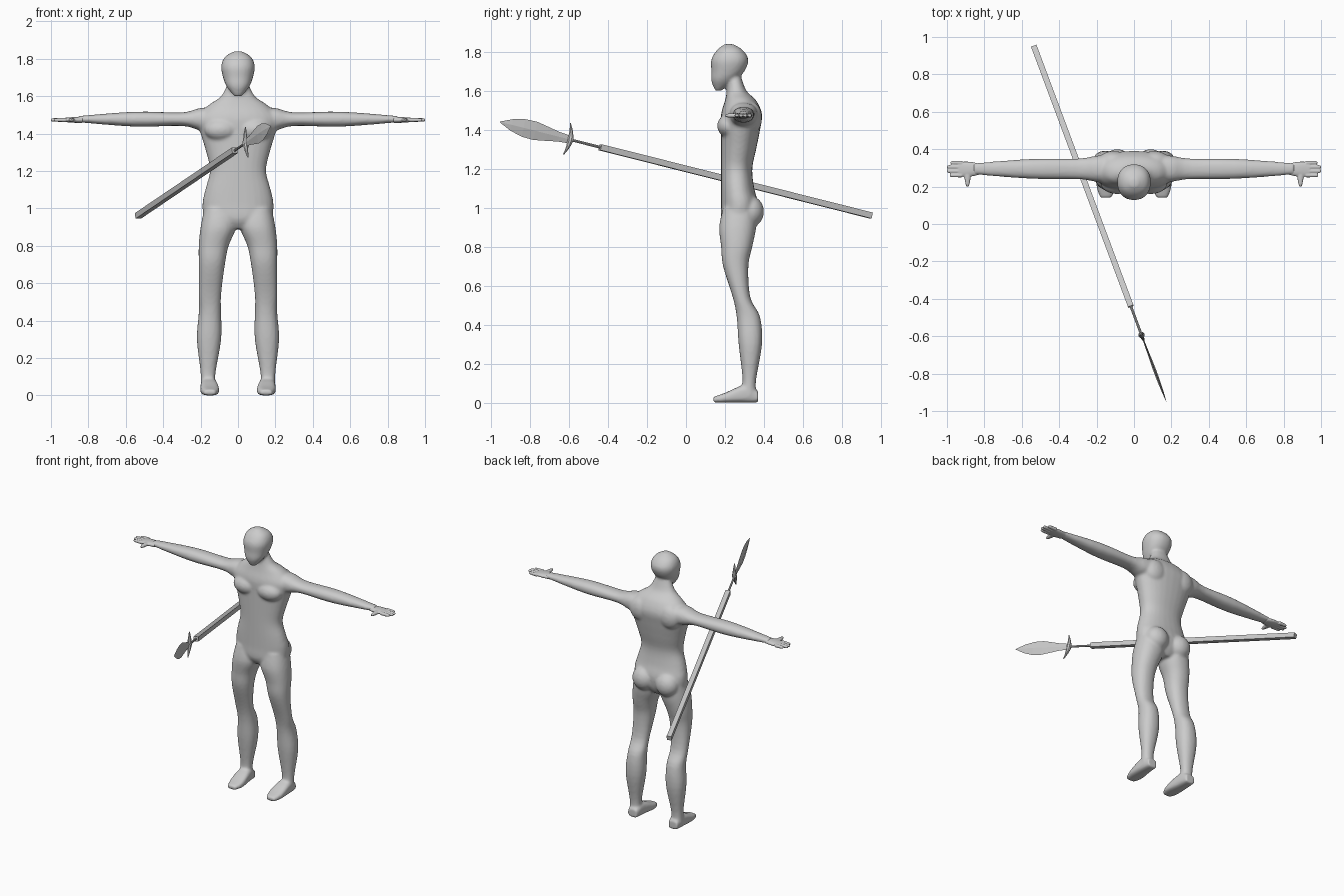
import bpy, bmesh, math
from mathutils import Matrix, Vector

default_cube = bpy.data.objects.get("Cube")
if default_cube:
    bpy.data.objects.remove(default_cube)

grey = bpy.data.materials.new("plain grey")
grey.use_nodes = True
grey.diffuse_color = (.6, .6, .6, 1)
grey.node_tree.nodes["Principled BSDF"].inputs["Base Color"].default_value = grey.diffuse_color


def catmull_rom(before, start, end, after, t):
    """Point on a smooth curve between start and end."""
    slope_in, slope_out = (end - before) / 2, (after - start) / 2
    bend = end - start - slope_in
    twist = slope_out - slope_in - 2 * bend
    return start + t * (slope_in + t * (bend + twist * (t - 1)))


def resample(sections, steps):
    """Add smoothly interpolated sections between the given ones."""
    sections = [Vector(section) for section in sections]
    padded = [sections[0], *sections, sections[-1]]
    smooth = [catmull_rom(*neighbours, step / steps)
              for neighbours in zip(padded, padded[1:], padded[2:], padded[3:])
              for step in range(steps)]
    return smooth + [sections[-1]]


def signed_power(value, power):
    return math.copysign(abs(value) ** power, value)


def loft(bm, axis, sections, side=1, sides=28, steps=4, power=.9, phase=0):
    """Closed tube through sections (position, low a, high a, low b, high b) along an axis."""
    angles = [math.tau * i / sides + phase for i in range(sides)]
    rings = []
    for position, a_low, a_high, b_low, b_high in resample(sections, steps):
        ring = []
        for angle in angles:
            across = signed_power(math.cos(angle), power)
            up = signed_power(math.sin(angle), power)
            point = [(a_low + a_high + (a_high - a_low) * across) / 2,
                     (b_low + b_high + (b_high - b_low) * up) / 2]
            point.insert("xyz".index(axis), position)
            point[0] *= side
            ring.append(bm.verts.new(point))
        rings.append(ring)
    for lower, upper in zip(rings, rings[1:]):
        for i in range(sides):
            bm.faces.new((lower[i - 1], lower[i], upper[i], upper[i - 1]))
    bm.faces.new(rings[0])
    bm.faces.new(rings[-1])


def around(a, b, sections):
    """Sections (position, radius a, radius b) about a straight centre line."""
    return [(position, a - ra, a + ra, b - rb, b + rb) for position, ra, rb in sections]


def symmetric(sections):
    """Sections (height, half width, front, back) centred on the body."""
    return [(height, -half, half, front, back) for height, half, front, back in sections]


def muscle(bm, centre, radii, side):
    place = Matrix.Translation(centre) @ Matrix.Diagonal(radii).to_4x4()
    mirror = Matrix.Diagonal((side, 1, 1, 1))
    bmesh.ops.create_uvsphere(bm, u_segments=24, v_segments=16, radius=1, matrix=mirror @ place)


def finish(bm, name):
    """Turn the bmesh into a grey object in the scene."""
    bmesh.ops.recalc_face_normals(bm, faces=bm.faces)
    mesh = bpy.data.meshes.new(name)
    bm.to_mesh(mesh)
    bm.free()
    mesh.materials.append(grey)
    part = bpy.data.objects.new(name, mesh)
    bpy.context.collection.objects.link(part)
    return part


def blend(part, voxel_size, iterations):
    """Fuse overlapping volumes into one smooth skin."""
    remesh = part.modifiers.new("Blend", "REMESH")
    remesh.mode = "VOXEL"
    remesh.voxel_size = voxel_size
    remesh.use_smooth_shade = True
    soften = part.modifiers.new("Soften", "SMOOTH")
    soften.factor = .5
    soften.iterations = iterations


# Body sections
torso = symmetric([
    (.89, .05, .21, .33), (.94, .17, .18, .36), (1.02, .19, .18, .37), (1.1, .175, .18, .35),
    (1.2, .15, .18, .34), (1.3, .17, .18, .36), (1.4, .2, .18, .38), (1.48, .22, .18, .39),
    (1.55, .16, .2, .36), (1.6, .09, .21, .31), (1.68, .05, .22, .28)])
head = symmetric([
    (1.6, .02, .15, .18), (1.65, .06, .13, .25), (1.7, .08, .13, .3),
    (1.76, .09, .13, .32), (1.81, .07, .16, .29), (1.84, .02, .2, .24)])
leg = [
    (1, .02, .18, .19, .36), (.9, .01, .2, .17, .36), (.8, .05, .21, .18, .34),
    (.7, .07, .21, .19, .32), (.54, .09, .21, .24, .33), (.44, .09, .21, .26, .38),
    (.3, .09, .22, .27, .39), (.12, .12, .2, .29, .36), (.04, .12, .2, .28, .36)]
foot = [(position, inner, outer, 0, top) for position, inner, outer, top in (
    (.14, .12, .18, .03), (.2, .1, .2, .05), (.3, .11, .2, .09), (.37, .12, .19, .06))]
arm = around(.295, 1.477, [
    (.1, .08, .06), (.2, .07, .06), (.3, .055, .036), (.55, .053, .04), (.86, .03, .016)])

bm = bmesh.new()
loft(bm, "z", torso)
loft(bm, "z", head)
for side in (1, -1):
    loft(bm, "z", leg, side)
    loft(bm, "y", foot, side, power=.65)
    loft(bm, "x", arm, side)
    # Buttock, chest muscle and shoulder blade
    muscle(bm, (.09, .33, .98), (.08, .07, .08), side)
    muscle(bm, (.09, .22, 1.42), (.09, .06, .06), side)
    muscle(bm, (.11, .34, 1.46), (.08, .05, .08), side)
blend(finish(bm, "body"), voxel_size=.009, iterations=5)

# Hands: palm, thumb and four fingers
hand_height = 1.473
palm = around(.293, hand_height, [(.83, .03, .016), (.88, .04, .015), (.94, .04, .01)])
thumb = around(.89, hand_height, [(.27, .02, .012), (.22, .012, .01), (.2, .006, .005)])
for side, label in ((1, "left"), (-1, "right")):
    bm = bmesh.new()
    loft(bm, "x", palm, side)
    loft(bm, "y", thumb, side)
    for i, tip in enumerate((.985, 1, 1, .98)):
        finger = [(.92, .011, .011), (tip - .01, .009, .009), (tip, .005, .005)]
        loft(bm, "x", around(.26 + i * .0225, hand_height, finger), side)
    blend(finish(bm, label + "_hand"), voxel_size=.004, iterations=1)

# Spear, modelled along its own x axis and then aimed
tail, tip = Vector((-.535, .95, .96)), Vector((.175, -.955, 1.44))
along = (tip - tail).normalized()
across = Vector((0, 0, 1)).cross(along).normalized()
aim = Matrix((along, across, along.cross(across))).transposed().to_4x4()
aim.translation = tail
length = (tip - tail).length
shaft_end, guard_place = length * .73, length * .81


def spear_part(name, axis, sections, sides, phase=0):
    bm = bmesh.new()
    loft(bm, axis, sections, sides=sides, steps=1, power=1, phase=phase)
    finish(bm, name).matrix_world = aim


def straight(start, end, radius):
    return around(0, 0, [(start, radius, radius), (end, radius, radius)])


spear_part("spear_shaft", "x", straight(0, shaft_end, .022), 4, math.pi / 4)
spear_part("spear_neck", "x", straight(shaft_end, guard_place, .007), 8)

# Leaf blade with a diamond cross-section
blade_widths = (.02, .025, .037, .048, .046, .03, .002)
blade_step = (length - guard_place) / (len(blade_widths) - 1)
blade = [(guard_place + i * blade_step, width / 6, width) for i, width in enumerate(blade_widths)]
spear_part("spear_blade", "x", around(0, 0, blade), 4)

# Crossbar that thins and curves forward towards both ends
guard = []
for i in range(-4, 5):
    reach = i / 4
    middle = guard_place + .02 * reach ** 2
    radius = .003 + .014 * (1 - abs(reach))
    guard.append((reach * .083, middle - radius, middle + radius, -radius, radius))
spear_part("spear_guard", "z", guard, 8)
